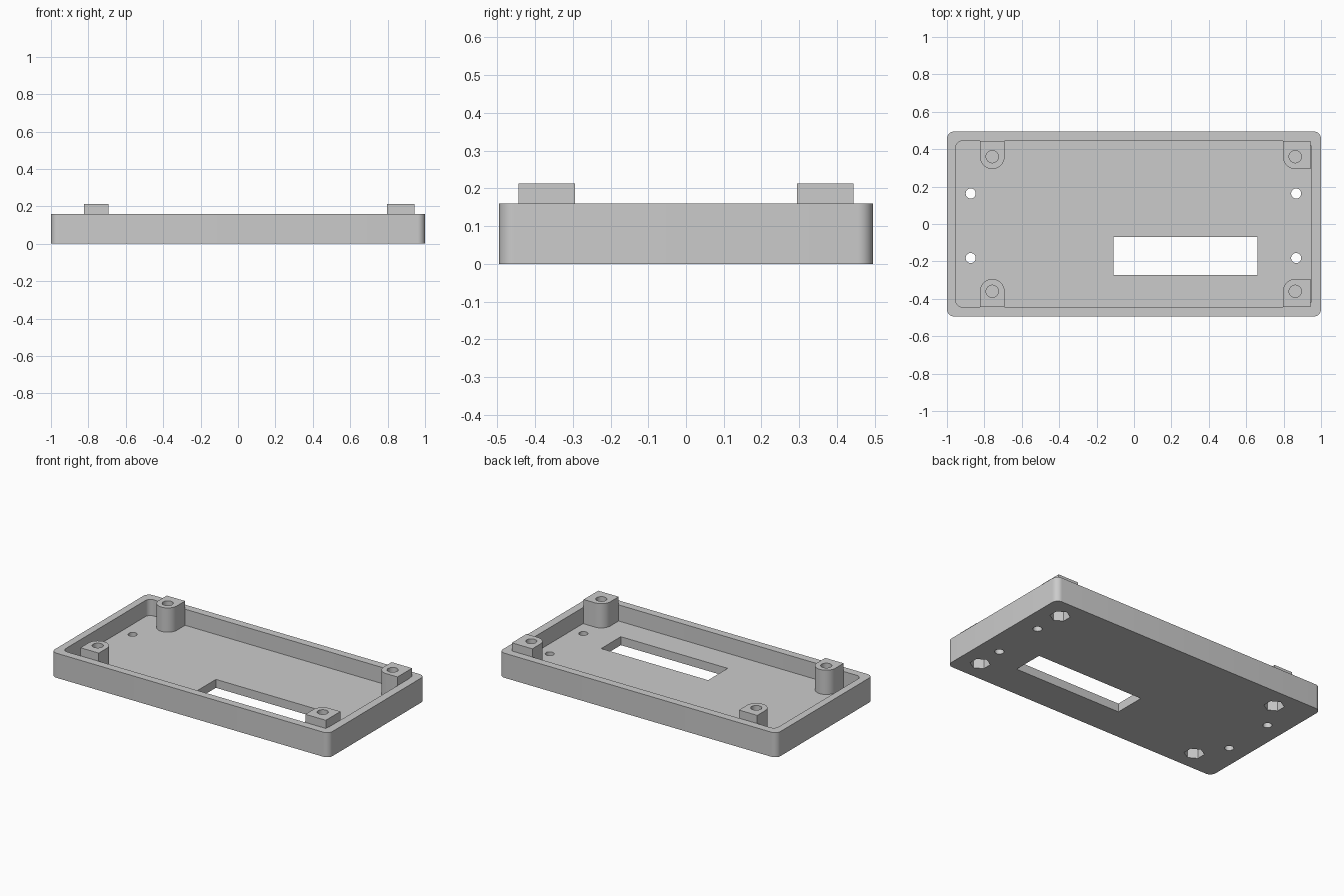
import bpy
import bmesh
from math import cos, sin, pi, radians

default = bpy.data.objects.get("Cube")
if default:
    bpy.data.objects.remove(default, do_unlink=True)

WALL_TOP, FLOOR_TOP, POST_TOP = 0.16, 0.055, 0.213
POCKET_TOP, SCREW_BOTTOM = 0.08, 0.09
POST_Y, POST_R = 0.36, 0.066

grey = bpy.data.materials.new("light_grey_plastic")
grey.use_nodes = True
colour = (0.6, 0.6, 0.6, 1)
grey.diffuse_color = colour
grey.node_tree.nodes["Principled BSDF"].inputs["Base Color"].default_value = colour


def arc(cx, cy, r, start, end, steps):
    """Points along an arc, angles in degrees."""
    angles = [radians(start + (end - start) * i / steps) for i in range(steps + 1)]
    return [(cx + r * cos(a), cy + r * sin(a)) for a in angles]


def polygon(cx, cy, r, sides, turn=0):
    return arc(cx, cy, r, turn, turn + 360, sides)[:-1]


def rectangle(x0, x1, y0, y1):
    return [(x0, y0), (x1, y0), (x1, y1), (x0, y1)]


def rounded_rectangle(x0, x1, y0, y1, r):
    corners = [(x1 - r, y1 - r), (x0 + r, y1 - r), (x0 + r, y0 + r), (x1 - r, y0 + r)]
    return [p for i, (cx, cy) in enumerate(corners)
            for p in arc(cx, cy, r, i * 90, i * 90 + 90, 8)]


def prism(name, outline, z0, z1):
    """Extrude a flat outline into a solid."""
    bm = bmesh.new()
    base = bm.faces.new([bm.verts.new((x, y, z0)) for x, y in outline])
    top = bmesh.ops.extrude_face_region(bm, geom=[base])["geom"]
    bmesh.ops.translate(bm, vec=(0, 0, z1 - z0),
                        verts=[v for v in top if isinstance(v, bmesh.types.BMVert)])
    bmesh.ops.recalc_face_normals(bm, faces=bm.faces)
    mesh = bpy.data.meshes.new(name)
    bm.to_mesh(mesh)
    bm.free()
    mesh.materials.append(grey)
    obj = bpy.data.objects.new(name, mesh)
    bpy.context.collection.objects.link(obj)
    return obj


def cut(obj, outline, z0, z1):
    """Subtract a prism from a part, then drop the cutter."""
    cutter = prism("cutter", outline, z0, z1)
    cutter.hide_render = True
    mod = obj.modifiers.new("cut", 'BOOLEAN')
    mod.operation, mod.solver, mod.object = 'DIFFERENCE', 'EXACT', cutter
    bpy.context.view_layer.objects.active = obj
    bpy.ops.object.modifier_apply(modifier=mod.name)
    bpy.data.objects.remove(cutter, do_unlink=True)


def finish(obj):
    bpy.ops.object.select_all(action='DESELECT')
    obj.select_set(True)
    bpy.context.view_layer.objects.active = obj
    bpy.ops.object.shade_smooth_by_angle(angle=radians(30))


# Open tray with rounded corners
tray = prism("tray", rounded_rectangle(-1, 1, -0.495, 0.495, 0.04), 0, WALL_TOP)
cut(tray, rounded_rectangle(-0.953, 0.947, -0.444, 0.444, 0.035), FLOOR_TOP, 0.3)

# Display window and small mounting holes through the floor
cut(tray, rectangle(-0.11, 0.66, -0.272, -0.07), -0.1, 0.1)
for x in (-0.873, 0.867):
    for y in (-0.182, 0.163):
        cut(tray, polygon(x, y, 0.027, 24), -0.1, 0.1)

# Screw posts: round on the inner side, square against the walls
for side, x in (("right", -0.758), ("left", 0.862)):
    for end, s in (("front", -1), ("back", 1)):
        if side == "right":
            outline = arc(x, POST_Y, POST_R, 180, 360, 20)
            outline += [(x + POST_R, 0.444), (x - POST_R, 0.444)]
        else:
            outline = arc(x, POST_Y, POST_R, 180, 270, 10)
            outline += [(0.943, POST_Y - POST_R), (0.943, 0.444), (x - POST_R, 0.444)]
        post = prism(f"{side}_{end}_post", [(px, py * s) for px, py in outline],
                     FLOOR_TOP, POST_TOP)
        cut(post, polygon(x, POST_Y * s, 0.033, 24), SCREW_BOTTOM, 0.3)
        # Hexagonal nut pocket entering from below
        for part in (tray, post):
            cut(part, polygon(x, POST_Y * s, 0.06, 6, 30), -0.1, POCKET_TOP)
        finish(post)

finish(tray)
